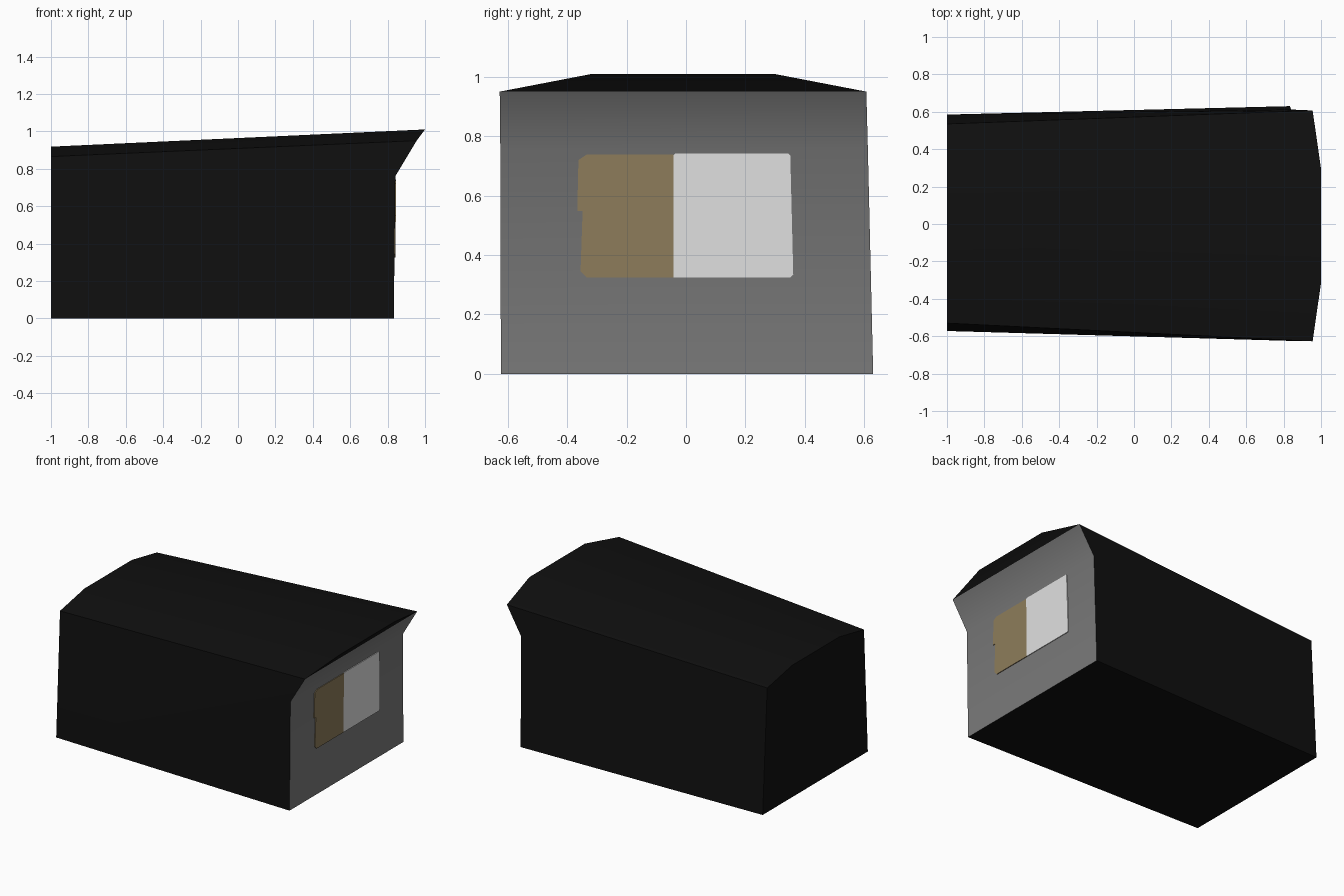
import bpy, bmesh

if "Cube" in bpy.data.objects:
    bpy.data.objects.remove(bpy.data.objects["Cube"])


def material(name, rgb):
    m = bpy.data.materials.new(name)
    m.diffuse_color = (*rgb, 1)
    m.use_nodes = True
    m.node_tree.nodes["Principled BSDF"].inputs["Base Color"].default_value = m.diffuse_color
    return m


black = material("black", (0.005, 0.005, 0.005))
grey = material("grey", (0.2, 0.2, 0.2))
tan = material("tan", (0.27, 0.205, 0.105))
white = material("off_white", (0.75, 0.75, 0.75))


def build(name, points, faces, mats):
    """faces: list of (vertex indices, material index)"""
    bm = bmesh.new()
    vs = [bm.verts.new(p) for p in points]
    for idx, mi in faces:
        bm.faces.new([vs[i] for i in idx]).material_index = mi
    bmesh.ops.recalc_face_normals(bm, faces=bm.faces[:])
    me = bpy.data.meshes.new(name)
    bm.to_mesh(me)
    bm.free()
    ob = bpy.data.objects.new(name, me)
    bpy.context.collection.objects.link(ob)
    for m in mats:
        me.materials.append(m)
    return ob


# Housing: tapered body with a bevelled roof and a flared hood at the +x end
rear = [(-1, -0.572, 0), (-1, -0.53, 0.865), (-1, -0.26, 0.918),
        (-1, 0.26, 0.918), (-1, 0.535, 0.865), (-1, 0.585, 0)]
front = [(0.833, -0.623, 0), (0.955, -0.627, 0.95), (1, -0.315, 1.01),
         (1, 0.295, 1.01), (0.955, 0.607, 0.95), (0.833, 0.63, 0)]
bend = [(0.841, -0.625, 0.76), (0.841, 0.612, 0.76)]
faces = [((0, 1, 2, 3, 4, 5), 0)]                          # rear end
faces += [((i, i + 1, i + 7, i + 6), 0) for i in (1, 2, 3)]  # roof
faces += [((0, 6, 12), 0), ((0, 12, 7, 1), 0),             # sides
          ((5, 11, 13), 0), ((5, 13, 10, 4), 0),
          ((0, 5, 11, 6), 0),                              # floor
          ((6, 11, 13, 12), 1), ((12, 13, 10, 7), 1),      # grey end wall
          ((7, 8, 9, 10), 0)]                              # hood lip
body = build("housing", rear + front + bend, faces, [black, grey])
bpy.context.view_layer.objects.active = body
body.select_set(True)
bpy.ops.object.shade_smooth_by_angle(angle=0.6)


def plate(name, outline, mat):
    """Thin plate lying on the leaning end wall; outline is (y, z) points."""
    n = len(outline)
    wall = lambda z: 0.833 + 0.0105 * z
    pts = [(wall(z) + d, y, z) for d in (-0.002, 0.005) for y, z in outline]
    fs = [(tuple(range(n)), 0), (tuple(range(n, 2 * n)), 0)]
    fs += [((i, (i + 1) % n, n + (i + 1) % n, n + i), 0) for i in range(n)]
    return build(name, pts, fs, [mat])


# Two window panels
plate("tan_panel", [(-0.042, 0.325), (-0.335, 0.325), (-0.355, 0.345),
                    (-0.348, 0.548), (-0.366, 0.548), (-0.362, 0.72),
                    (-0.335, 0.738), (-0.042, 0.738)], tan)
plate("white_panel", [(-0.042, 0.325), (0.352, 0.325), (0.361, 0.334),
                      (0.351, 0.735), (0.344, 0.742), (-0.036, 0.742),
                      (-0.044, 0.735)], white)
